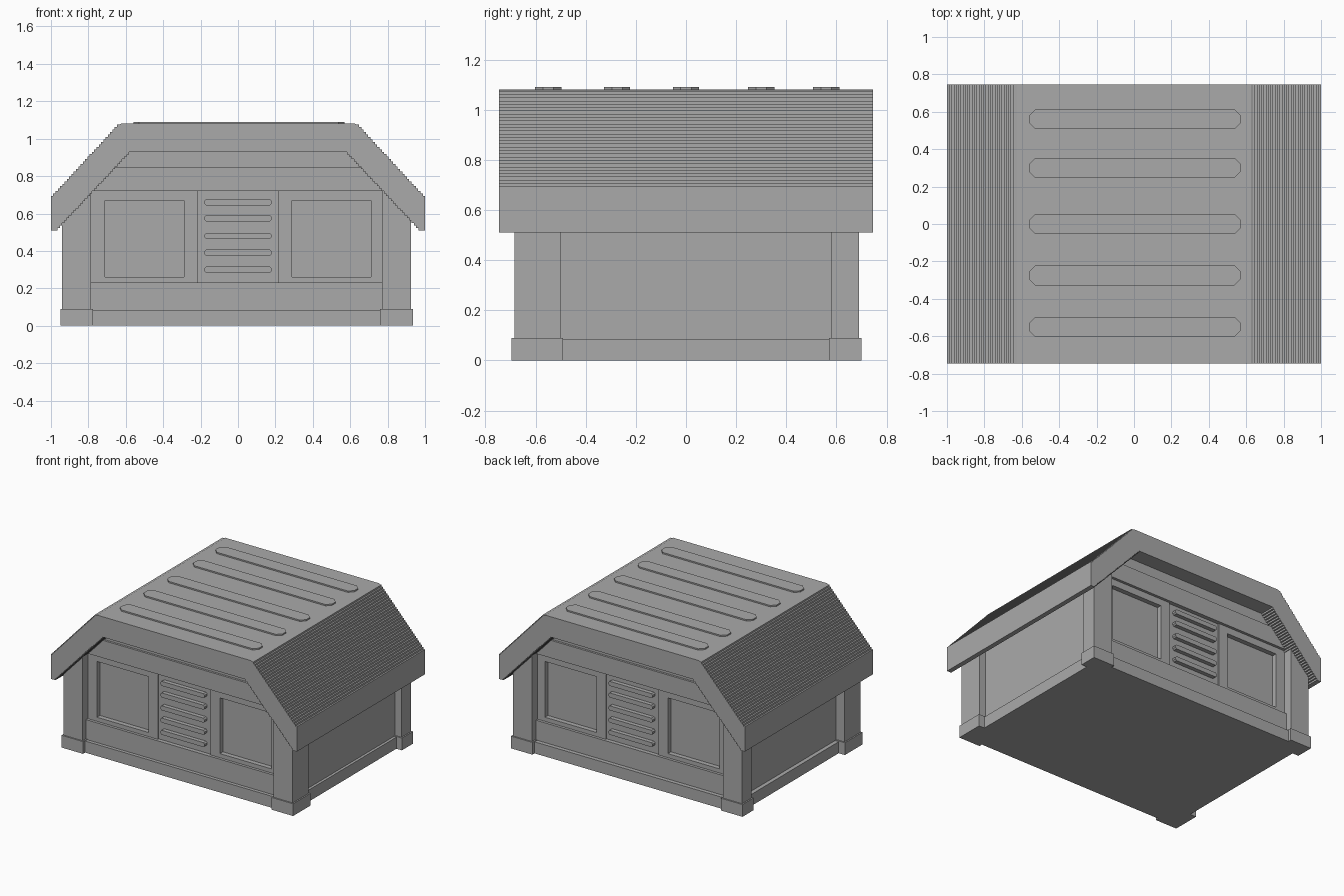
import bpy
import bmesh

cube = bpy.data.objects.get("Cube")
if cube:
    bpy.data.objects.remove(cube, do_unlink=True)

grey = bpy.data.materials.new("plain grey")
grey.use_nodes = True
COLOUR = (0.4, 0.4, 0.4, 1)
grey.diffuse_color = COLOUR
grey.node_tree.nodes["Principled BSDF"].inputs["Base Color"].default_value = COLOUR


def prism(name, outline, low, high, axis="y"):
    """Extrude an outline along y (points are x, z) or z (points are x, y)."""
    bm = bmesh.new()

    def place(p, d):
        return (p[0], d, p[1]) if axis == "y" else (p[0], p[1], d)

    face = bm.faces.new([bm.verts.new(place(p, low)) for p in outline])
    ext = bmesh.ops.extrude_face_region(bm, geom=[face])
    shift = (0, high - low, 0) if axis == "y" else (0, 0, high - low)
    verts = [g for g in ext["geom"] if isinstance(g, bmesh.types.BMVert)]
    bmesh.ops.translate(bm, vec=shift, verts=verts)
    bmesh.ops.recalc_face_normals(bm, faces=bm.faces)
    mesh = bpy.data.meshes.new(name)
    bm.to_mesh(mesh)
    bm.free()
    mesh.materials.append(grey)
    obj = bpy.data.objects.new(name, mesh)
    bpy.context.collection.objects.link(obj)
    return obj


def box(name, x, y, z):
    return prism(name, [(x[0], z[0]), (x[1], z[0]), (x[1], z[1]), (x[0], z[1])], *y)


def stairs(start, end, steps):
    """Fine steps between two points, rise first."""
    pts = [start]
    for i in range(1, steps + 1):
        t = i / steps
        x = start[0] + (end[0] - start[0]) * t
        z = start[1] + (end[1] - start[1]) * t
        pts += [(pts[-1][0], z), (x, z)]
    return pts


def mirrored(half):
    return half + [(-x, z) for x, z in reversed(half)]


def pill(x0, x1, centre, width):
    """Long bar outline with clipped ends."""
    h, c = width / 2, width * 0.3
    return [(x0 + c, centre - h), (x1 - c, centre - h), (x1, centre - h + c),
            (x1, centre + h - c), (x1 - c, centre + h), (x0 + c, centre + h),
            (x0, centre + h - c), (x0, centre - h + c)]


# Roof shell with finely stepped slopes
outer = stairs((1, 0.68), (0.635, 1.075), 30) + [(0.625, 1.08)]
inner = stairs((0.965, 0.51), (0.57, 0.93), 32)
right = list(reversed(inner)) + [(1, 0.51)] + outer
roof = right + [(-x, z) for x, z in reversed(right)]
prism("roof", roof, -0.745, 0.745)

# Raised ribs on the flat top
for y in (-0.55, -0.275, 0, 0.3, 0.56):
    prism("roof_rib", pill(-0.56, 0.57, y, 0.105), 1.07, 1.09, "z")

# Body core and sill
prism("body", mirrored([(0.87, 0), (0.87, 0.65), (0.6, 0.95)]), -0.59, 0.59)
box("sill", (-0.9, 0.89), (-0.67, 0.675), (0, 0.085))

# Corner posts and their feet
for y_post, y_foot in (((-0.685, -0.5), (-0.695, -0.49)), ((0.58, 0.69), (0.57, 0.70))):
    for side, x_in, x_out in ((-1, 0.785, 0.94), (1, 0.77, 0.925)):
        post = [(x_in, 0), (x_out, 0), (x_out, 0.6), (x_in, 0.76)]
        prism("corner_post", [(side * x, z) for x, z in post], *y_post)
        foot = sorted((side * (x_in - 0.01), side * (x_out + 0.01)))
        box("post_foot", foot, y_foot, (0, 0.09))

# Matching front and back walls
for side in (-1, 1):
    def layer(depth):
        return sorted((side * 0.55, side * depth))

    box("lower_panel", (-0.79, 0.78), layer(0.645), (0.05, 0.23))
    prism("upper_beam", mirrored([(0.8, 0.72), (0.68, 0.85)]), *layer(0.645))
    prism("gable", mirrored([(0.68, 0.84), (0.6, 0.94)]), *layer(0.63))

    # Window frames around recessed panes
    for mirror in (-1, 1):
        for a, b in ((0.215, 0.29), (0.71, 0.79)):
            box("window_stile", sorted((mirror * a, mirror * b)), layer(0.625), (0.22, 0.73))
        for z in ((0.22, 0.26), (0.67, 0.73)):
            box("window_rail", sorted((mirror * 0.28, mirror * 0.72)), layer(0.625), z)

    # Central vent with slats
    box("vent_panel", (-0.22, 0.22), layer(0.615), (0.22, 0.73))
    for z in (0.30, 0.39, 0.48, 0.575, 0.66):
        prism("vent_slat", pill(-0.18, 0.18, z, 0.033), *layer(0.645))
